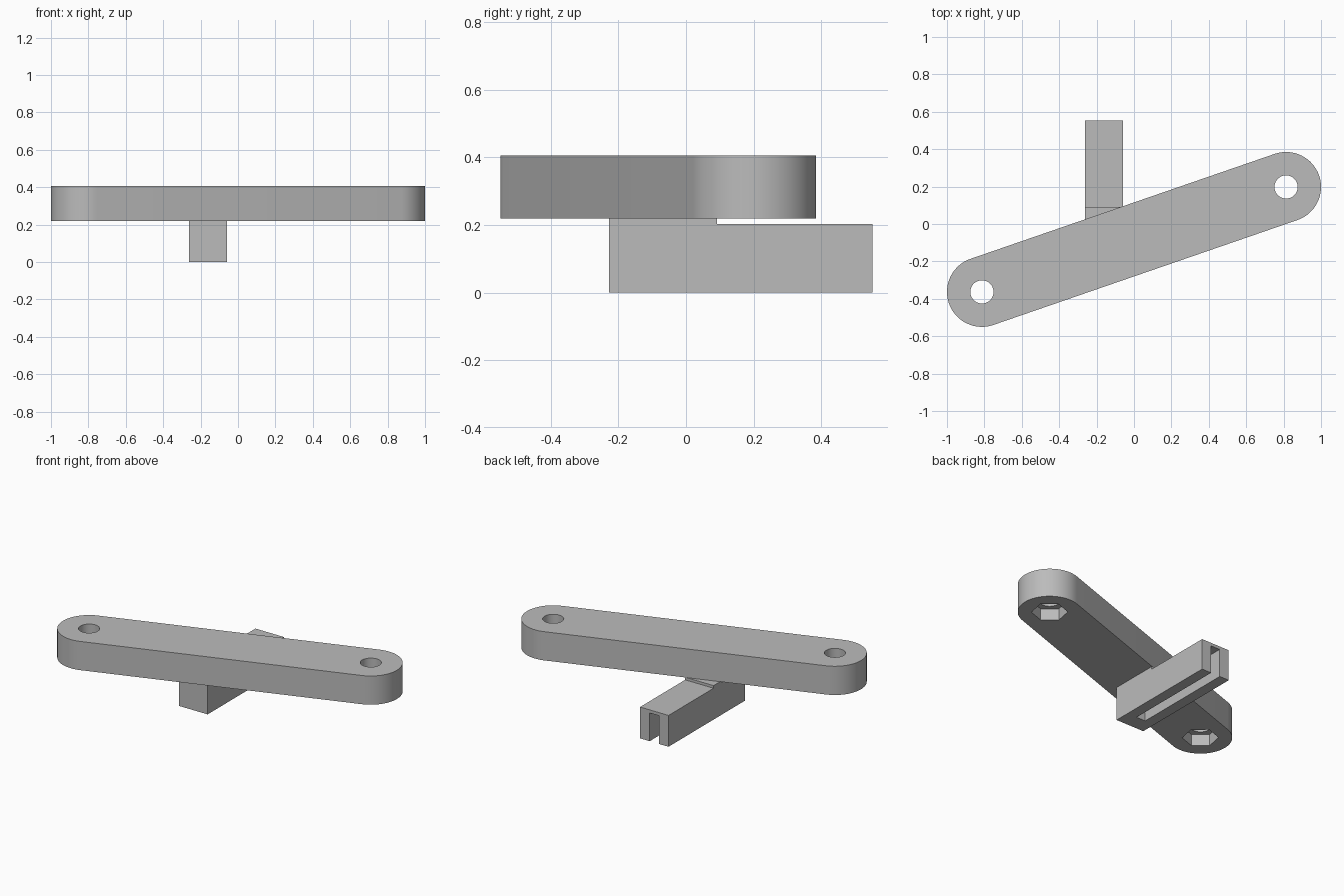
import bpy, bmesh, math
from mathutils import Vector

cube = bpy.data.objects.get("Cube")
if cube:
    bpy.data.objects.remove(cube, do_unlink=True)

grey = bpy.data.materials.new("plain_grey")
grey.use_nodes = True
COLOUR = (0.5, 0.5, 0.5, 1)
grey.diffuse_color = COLOUR
grey.node_tree.nodes["Principled BSDF"].inputs["Base Color"].default_value = COLOUR

END_A, END_B = Vector((-0.813, -0.363)), Vector((0.813, 0.198))
AXIS = END_B - END_A
ANGLE = math.atan2(AXIS.y, AXIS.x)
ARM_BOTTOM, ARM_TOP, ARM_RADIUS = 0.22, 0.406, 0.187


def extrude(name, points, offset):
    """Solid from a planar outline pushed along an offset."""
    bm = bmesh.new()
    face = bm.faces.new([bm.verts.new(p) for p in points])
    result = bmesh.ops.extrude_face_region(bm, geom=[face])
    moved = [g for g in result["geom"] if isinstance(g, bmesh.types.BMVert)]
    bmesh.ops.translate(bm, verts=moved, vec=offset)
    bmesh.ops.recalc_face_normals(bm, faces=bm.faces)
    mesh = bpy.data.meshes.new(name)
    bm.to_mesh(mesh)
    bm.free()
    mesh.materials.append(grey)
    obj = bpy.data.objects.new(name, mesh)
    bpy.context.collection.objects.link(obj)
    return obj


def arc(centre, radius, start, sweep, steps, z):
    return [(centre.x + radius * math.cos(start + sweep * i / steps),
             centre.y + radius * math.sin(start + sweep * i / steps), z)
            for i in range(steps + 1)]


def prism(name, centre, radius, sides, low, high):
    points = arc(centre, radius, ANGLE, math.tau, sides, low)[:-1]
    return extrude(name, points, (0, 0, high - low))


def cut(target, cutter):
    mod = target.modifiers.new(cutter.name, "BOOLEAN")
    mod.operation = "DIFFERENCE"
    mod.solver = "EXACT"
    mod.object = cutter
    bpy.context.view_layer.objects.active = target
    bpy.ops.object.modifier_apply(modifier=mod.name)
    bpy.data.objects.remove(cutter, do_unlink=True)


# Round-ended arm
outline = (arc(END_B, ARM_RADIUS, ANGLE - math.pi / 2, math.pi, 32, ARM_BOTTOM)
           + arc(END_A, ARM_RADIUS, ANGLE + math.pi / 2, math.pi, 32, ARM_BOTTOM))
arm = extrude("arm", outline, (0, 0, ARM_TOP - ARM_BOTTOM))

# Bolt holes with hexagonal nut pockets underneath
for end in (END_A, END_B):
    cut(arm, prism("bolt_hole", end, 0.062, 48, 0.1, 0.5))
    cut(arm, prism("nut_pocket", end, 0.107, 6, 0.1, ARM_BOTTOM + 0.075))

# Stem with a raised pad under the arm
LEFT, RIGHT = -0.262, -0.058
FRONT, BACK, STEP = -0.228, 0.553, 0.092
side = [(FRONT, 0), (BACK, 0), (BACK, 0.203), (STEP, 0.203),
        (STEP, ARM_BOTTOM), (FRONT, ARM_BOTTOM)]
stem = extrude("stem", [(LEFT, y, z) for y, z in side], (RIGHT - LEFT, 0, 0))

# Slot open to the bottom and the back
slot = [(-0.193, FRONT + 0.1, -0.1), (-0.127, FRONT + 0.1, -0.1),
        (-0.127, 0.7, -0.1), (-0.193, 0.7, -0.1)]
cut(stem, extrude("slot", slot, (0, 0, 0.283)))

# Smooth round walls with sharp rims
bpy.ops.object.select_all(action="DESELECT")
arm.select_set(True)
bpy.context.view_layer.objects.active = arm
bpy.ops.object.shade_smooth_by_angle(angle=math.radians(30))
